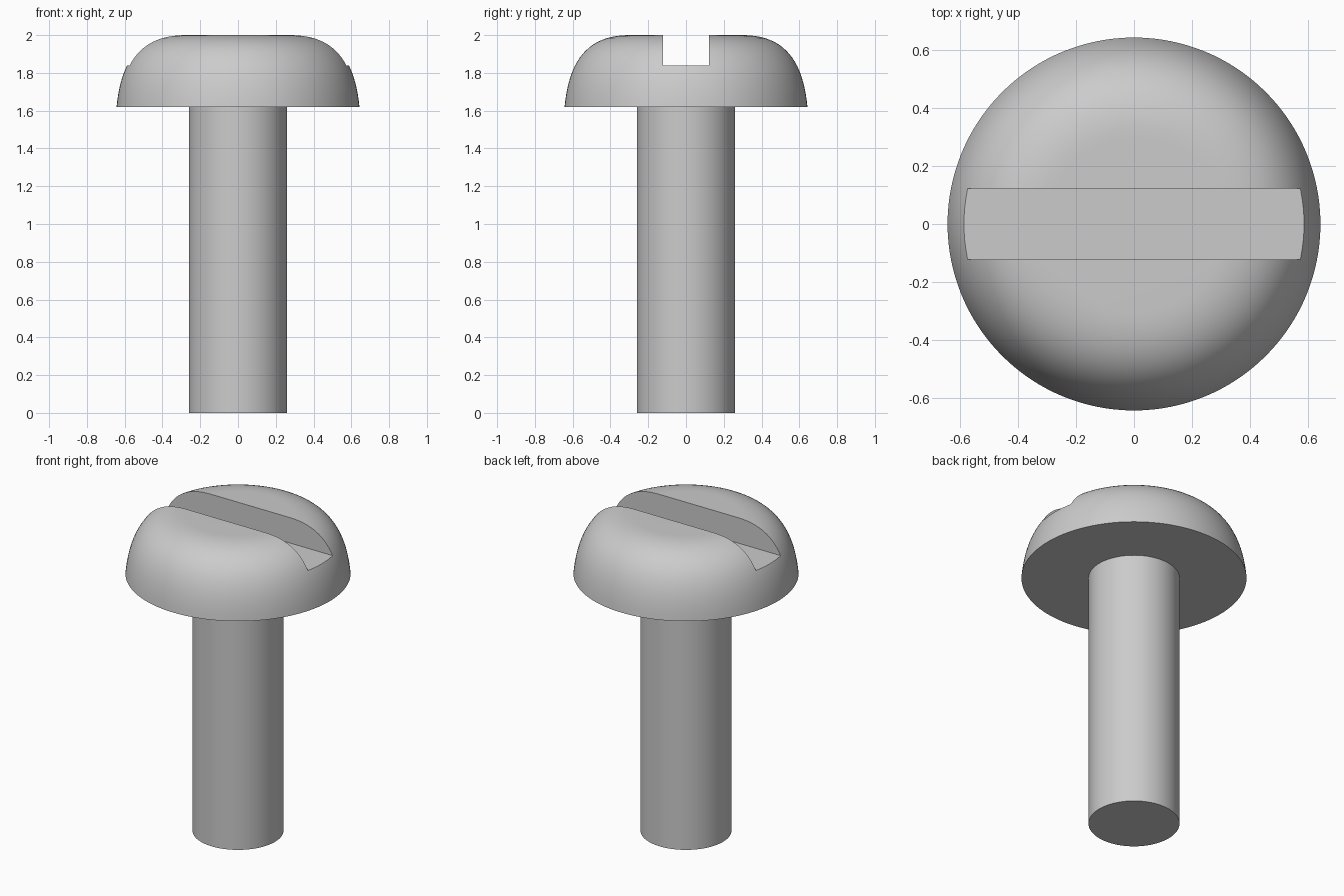
import bpy, bmesh, math

if "Cube" in bpy.data.objects:
    bpy.data.objects.remove(bpy.data.objects["Cube"])

SIDES = 128
HEAD_Z, TOP = 1.62, 2.0


def bezier(p, n):
    """Points on a cubic curve in (radius, z)."""
    pts = []
    for i in range(n + 1):
        t = i / n
        w = ((1 - t) ** 3, 3 * t * (1 - t) ** 2, 3 * t * t * (1 - t), t ** 3)
        pts.append(tuple(sum(a * q[k] for a, q in zip(w, p)) for k in (0, 1)))
    return pts


def revolve(name, profile):
    """Closed solid of revolution with flat end caps."""
    bm = bmesh.new()
    rings = [[bm.verts.new((r * math.cos(a), r * math.sin(a), z))
              for a in (2 * math.pi * i / SIDES for i in range(SIDES))]
             for r, z in profile]
    for lo, hi in zip(rings, rings[1:]):
        for i in range(SIDES):
            j = (i + 1) % SIDES
            bm.faces.new((lo[i], lo[j], hi[j], hi[i]))
    bm.faces.new(rings[0][::-1])
    bm.faces.new(rings[-1])
    mesh = bpy.data.meshes.new(name)
    bm.to_mesh(mesh)
    bm.free()
    obj = bpy.data.objects.new(name, mesh)
    bpy.context.collection.objects.link(obj)
    return obj


# Shank and rounded pan head as one turned body
dome = bezier([(0.643, HEAD_Z), (0.62, 1.86), (0.525, TOP), (0.30, TOP)], 20)
screw = revolve("screw", [(0.26, 0), (0.26, HEAD_Z)] + dome)

# Straight driver slot across the head
bpy.ops.mesh.primitive_cube_add(size=1, location=(0, 0, 2.04))
cutter = bpy.context.object
cutter.name = "slot_cutter"
cutter.scale = (2, 0.246, 0.4)
cutter.hide_render = True

cut = screw.modifiers.new("slot", 'BOOLEAN')
cut.operation = 'DIFFERENCE'
cut.solver = 'EXACT'
cut.object = cutter
bpy.ops.object.select_all(action='DESELECT')
screw.select_set(True)
bpy.context.view_layer.objects.active = screw
bpy.ops.object.modifier_apply(modifier=cut.name)
bpy.data.objects.remove(cutter)

bpy.ops.object.shade_smooth_by_angle(angle=math.radians(30))
